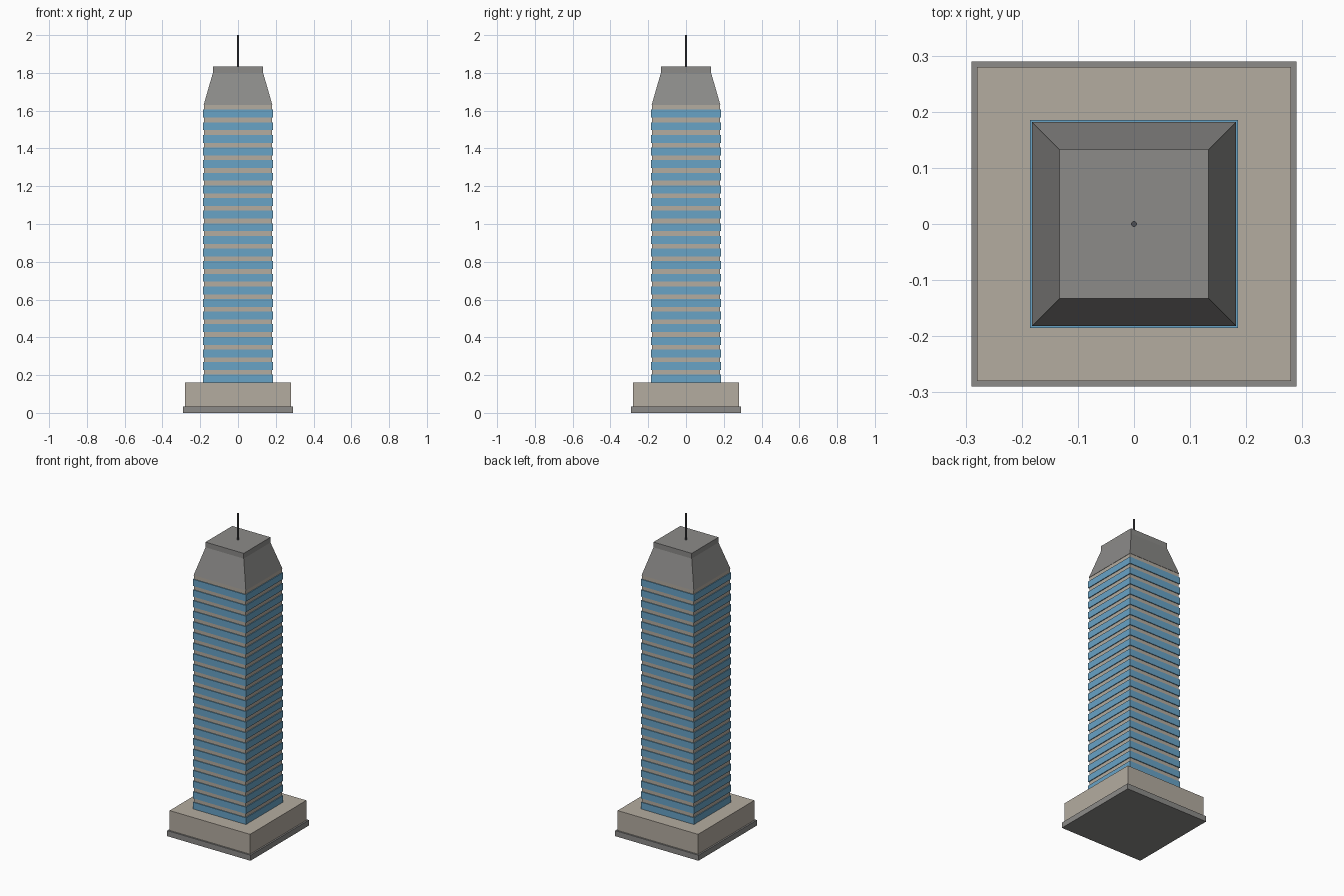
import bpy, bmesh, math

if "Cube" in bpy.data.objects:
    bpy.data.objects.remove(bpy.data.objects["Cube"])


def material(name, rgb):
    """Flat material from 0-255 sRGB values, converted to linear."""
    lin = [((c / 255 + 0.055) / 1.055) ** 2.4 for c in rgb]
    m = bpy.data.materials.new(name)
    m.diffuse_color = (*lin, 1)
    m.use_nodes = True
    m.node_tree.nodes["Principled BSDF"].inputs["Base Color"].default_value = m.diffuse_color
    return m


stone = material("warm stone", (180, 172, 160))
grey = material("roof grey", (140, 139, 137))
glass = material("blue glass", (104, 163, 198))
metal = material("dark metal", (80, 80, 84))


def stack(name, profile, mat, sides=4):
    """Closed solid from (half width, z) rings; four sides make a square."""
    bm = bmesh.new()
    k = 1 / math.cos(math.pi / sides)
    rings = []
    for r, z in profile:
        rings.append([bm.verts.new((r * k * math.cos((i + .5) * math.tau / sides),
                                    r * k * math.sin((i + .5) * math.tau / sides), z))
                      for i in range(sides)])
    for a, b in zip(rings, rings[1:]):
        for i in range(sides):
            j = (i + 1) % sides
            bm.faces.new((a[i], a[j], b[j], b[i]))
    bm.faces.new(rings[0][::-1])
    bm.faces.new(rings[-1])
    me = bpy.data.meshes.new(name)
    bm.to_mesh(me)
    bm.free()
    me.materials.append(mat)
    ob = bpy.data.objects.new(name, me)
    bpy.context.collection.objects.link(ob)
    return ob


# Base
stack("plinth", [(.29, 0), (.29, .035)], grey)
stack("podium", [(.28, .035), (.28, .16)], stone)

# Floors: a glass band with a slightly recessed stone band above it
FLOORS, Z0, Z1 = 22, .16, 1.63
step = (Z1 - Z0) / FLOORS
for n in range(FLOORS):
    z = Z0 + n * step
    stack(f"window_band_{n + 1}", [(.185, z), (.185, z + .042)], glass)
    stack(f"floor_band_{n + 1}", [(.18, z + .042), (.18, z + step)], stone)

# Tapered crown, roof cap and mast
stack("crown", [(.182, Z1), (.133, 1.80)], grey)
stack("roof_cap", [(.133, 1.80), (.133, 1.833)], grey)
stack("mast", [(.005, 1.833), (.005, 2.0)], metal, 8)
